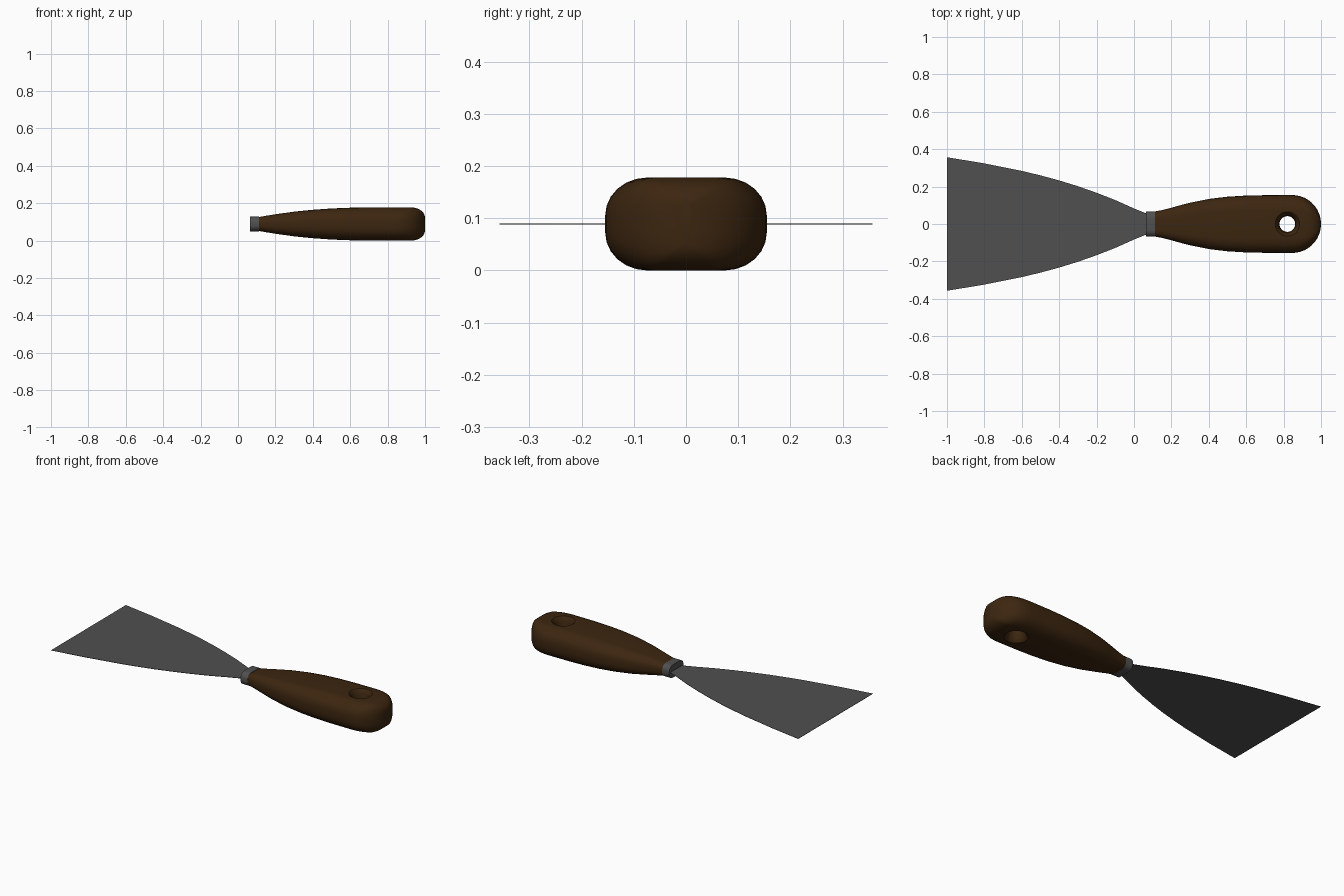
import bpy, bmesh, math

if "Cube" in bpy.data.objects:
    bpy.data.objects.remove(bpy.data.objects["Cube"])

ZC = 0.089  # centre height of the tool


def material(name, rgb):
    m = bpy.data.materials.new(name)
    m.diffuse_color = (*rgb, 1)
    m.use_nodes = True
    m.node_tree.nodes["Principled BSDF"].inputs["Base Color"].default_value = m.diffuse_color
    return m


wood = material("dark brown wood", (0.045, 0.019, 0.005))
steel = material("grey steel", (0.080, 0.080, 0.080))


def finish(bm, name, mat):
    bmesh.ops.recalc_face_normals(bm, faces=bm.faces)
    me = bpy.data.meshes.new(name)
    bm.to_mesh(me)
    bm.free()
    me.materials.append(mat)
    ob = bpy.data.objects.new(name, me)
    bpy.context.collection.objects.link(ob)
    return ob


def smooth(ob, angle=40):
    bpy.ops.object.select_all(action='DESELECT')
    ob.select_set(True)
    bpy.context.view_layer.objects.active = ob
    bpy.ops.object.shade_smooth_by_angle(angle=math.radians(angle))


def section(x, w, h, n=7):
    """Rounded rectangle across the tool, half width w and half height h."""
    ry, rz = w * 0.52, h * 0.82
    pts = []
    for q, (sy, sz) in enumerate([(1, 1), (-1, 1), (-1, -1), (1, -1)]):
        for i in range(n):
            a = (q + i / (n - 1)) * math.pi / 2
            pts.append((x, sy * (w - ry) + ry * math.cos(a),
                        ZC + sz * (h - rz) + rz * math.sin(a)))
    return pts


def loft(rings, name, mat):
    bm = bmesh.new()
    loops = [[bm.verts.new(p) for p in section(*r)] for r in rings]
    for a, b in zip(loops, loops[1:]):
        for i in range(len(a)):
            j = (i + 1) % len(a)
            bm.faces.new((a[i], a[j], b[j], b[i]))
    bm.faces.new(loops[0])
    bm.faces.new(loops[-1])
    return finish(bm, name, mat)


# Blade: thin flared sheet
edge = [(-1, .357), (-.8, .324), (-.6, .284), (-.5, .260), (-.4, .233), (-.3, .202),
        (-.2, .167), (-.1, .128), (0, .083), (.07, .055)]
bm = bmesh.new()
layers = []
for z in (ZC - 0.001, ZC + 0.001):
    layers.append([bm.verts.new((x, s * y, z)) for s, row in ((1, edge), (-1, edge[::-1]))
                   for x, y in row])
    bm.faces.new(layers[-1])
lo, hi = layers
for i in range(len(lo)):
    j = (i + 1) % len(lo)
    bm.faces.new((lo[i], lo[j], hi[j], hi[i]))
finish(bm, "blade", steel)

# Ferrule: collar between blade and handle
smooth(loft([(.065, .068, .039), (.112, .068, .039)], "ferrule", steel))

# Handle: swelling grip with a semicircular, rounded butt
rings = [(.11, .067, .037), (.15, .074, .044), (.2, .087, .052), (.25, .101, .059),
         (.3, .114, .066), (.4, .134, .076), (.5, .146, .083), (.6, .152, .087),
         (.7, .154, .089), (.8, .155, .089)]
for k in range(11):
    t = math.radians(8.6 * k)
    x = .845 + .155 * math.sin(t)
    d = max(0, (x - .925) / .075)
    rings.append((x, .155 * math.cos(t), .034 + .055 * math.sqrt(max(0, 1 - d * d))))
handle = loft(rings, "handle", wood)

# Hanging hole: flared cutter spun about z
bm = bmesh.new()
prof = [(.078, -.11)] + [(.042 + .027 * (1 - math.sqrt(1 - (abs(z) / .0905) ** 2)), z)
                         for z in (-.09, -.082, -.065, -.04, 0, .04, .065, .082, .09)] + [(.078, .11)]
N = 32
loops = [[bm.verts.new((.82 + r * math.cos(2 * math.pi * i / N),
                        r * math.sin(2 * math.pi * i / N), ZC + z)) for i in range(N)]
         for r, z in prof]
for a, b in zip(loops, loops[1:]):
    for i in range(N):
        j = (i + 1) % N
        bm.faces.new((a[i], a[j], b[j], b[i]))
bm.faces.new(loops[0])
bm.faces.new(loops[-1])
cutter = finish(bm, "hole_cutter", wood)

mod = handle.modifiers.new("hole", 'BOOLEAN')
mod.operation = 'DIFFERENCE'
mod.solver = 'EXACT'
mod.object = cutter
bpy.context.view_layer.objects.active = handle
bpy.ops.object.modifier_apply(modifier="hole")
bpy.data.objects.remove(cutter)
smooth(handle)
